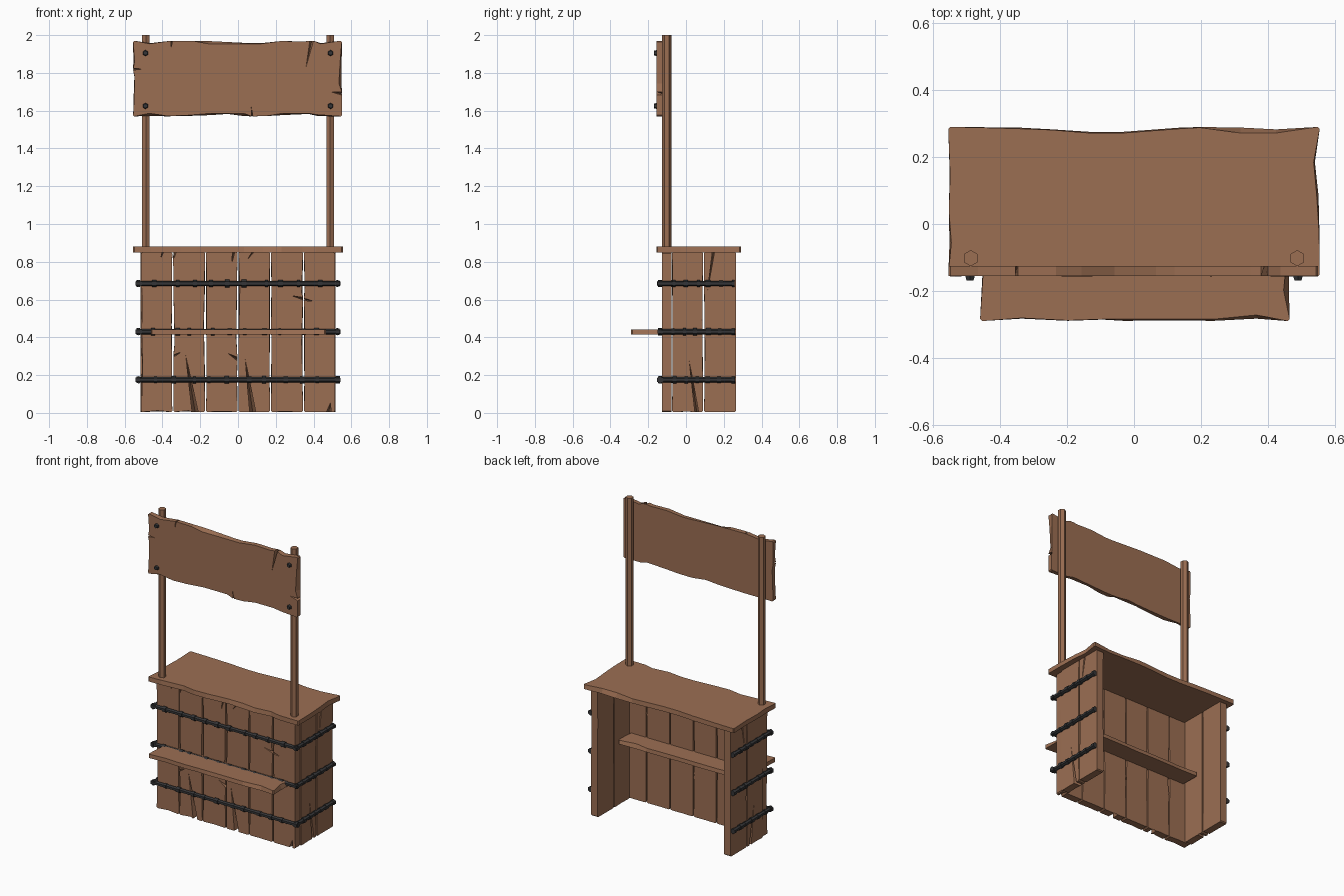
import bpy, bmesh, math, random
from mathutils import Vector

if "Cube" in bpy.data.objects:
    bpy.data.objects.remove(bpy.data.objects["Cube"])


def material(name, col):
    m = bpy.data.materials.new(name)
    m.diffuse_color = (*col, 1)
    m.use_nodes = True
    m.node_tree.nodes["Principled BSDF"].inputs["Base Color"].default_value = m.diffuse_color
    return m


WOOD = material("brown wood", (0.33, 0.157, 0.086))
IRON = material("dark iron", (0.035, 0.036, 0.038))


def finish(name, bm, mat):
    bmesh.ops.recalc_face_normals(bm, faces=bm.faces)
    me = bpy.data.meshes.new(name)
    bm.to_mesh(me)
    bm.free()
    me.materials.append(mat)
    ob = bpy.data.objects.new(name, me)
    bpy.context.collection.objects.link(ob)
    return ob


def board(name, w, h, t, place, seed, step=0.13, chip=0.012, cracks=()):
    """Weathered plank: chipped outline, with V cracks that open on the face.
    cracks: (side 0-3, position along side, half width, length, slant)"""
    rng = random.Random(seed)
    sides = [((0, 0), (1, 0), (0, 1), w), ((w, 0), (0, 1), (-1, 0), h),
             ((w, h), (-1, 0), (0, -1), w), ((0, h), (0, -1), (1, 0), h)]
    face, back = [], []
    for k, (o, d, n, length) in enumerate(sides):
        count = max(2, round(length / step))
        pts = [(0.006, 0, 0, 0), (length - 0.006, 0, 0, 0)]
        mine = [c for c in cracks if c[0] == k]
        for i in range(1, count):
            p = length * (i + rng.uniform(-0.3, 0.3)) / count
            if all(abs(p - c[1]) > c[2] + 0.015 for c in mine):
                f = chip * rng.choice((0.1, 0.3, 0.5, 1.0))
                pts.append((p, f, f * rng.choice((0.1, 0.4, 0.8)), 0))
        for _, p, hw, deep, slant in mine:
            pts += [(p - hw, 0, 0, 0), (p, deep, 0.001, slant), (p + hw, 0, 0, 0)]
        for p, f, b, s in sorted(pts):
            face.append((o[0] + d[0] * (p + s) + n[0] * f, o[1] + d[1] * (p + s) + n[1] * f))
            back.append((o[0] + d[0] * p + n[0] * b, o[1] + d[1] * p + n[1] * b))
    bm = bmesh.new()
    fv = [bm.verts.new(place(u, v, t)) for u, v in face]
    bv = [bm.verts.new(place(u, v, 0)) for u, v in back]
    bm.faces.new(fv)
    bm.faces.new(bv[::-1])
    for i in range(len(fv)):
        j = (i + 1) % len(fv)
        bm.faces.new((fv[i], bv[i], bv[j], fv[j]))
    return finish(name, bm, WOOD)


def rod(bm, a, b, r1, r2=None, segs=6):
    a, b = Vector(a), Vector(b)
    d = b - a
    m = d.to_track_quat('Z', 'Y').to_matrix().to_4x4()
    m.translation = (a + b) / 2
    bmesh.ops.create_cone(bm, cap_ends=True, segments=segs, radius1=r1,
                          radius2=r1 if r2 is None else r2, depth=d.length, matrix=m)


# Front planks
edges = [-0.515, -0.345, -0.172, 0, 0.172, 0.347, 0.515]
front_cracks = [
    [(2, 0.05, 0.004, 0.03, 0.01)],
    [(0, 0.115, 0.016, 0.30, -0.05), (2, 0.16, 0.008, 0.05, 0.01), (3, 0.55, 0.006, 0.04, -0.02)],
    [(1, 0.28, 0.01, 0.05, 0.03), (2, 0.02, 0.006, 0.06, 0.01)],
    [(0, 0.075, 0.016, 0.28, -0.04), (2, 0.09, 0.005, 0.04, 0.03)],
    [(1, 0.60, 0.006, 0.06, 0.015), (3, 0.42, 0.006, 0.05, 0.01)],
    [(0, 0.13, 0.012, 0.05, 0.01), (3, 0.25, 0.006, 0.05, 0.01)],
]
for i in range(6):
    x0, x1 = edges[i] + 0.003, edges[i + 1] - 0.003
    board(f"front_plank_{i + 1}", x1 - x0, 0.846, 0.05,
          lambda u, v, w, x0=x0: (x0 + u, -0.077 - w, 0.005 + v), 10 + i,
          step=0.2, chip=0.007, cracks=front_cracks[i])

# Side planks, mirrored left and right
for s, side in ((1, "right"), (-1, "left")):
    for i, (y0, y1) in enumerate(((-0.073, 0.09), (0.096, 0.265))):
        board(f"{side}_side_plank_{i + 1}", y1 - y0, 0.846, 0.048,
              lambda u, v, w, y0=y0, s=s: (s * (0.467 + w), y0 + u, 0.005 + v), 30 + i,
              step=0.25, chip=0.004,
              cracks=[(0, 0.13, 0.01, 0.27, -0.04), (2, 0.12, 0.006, 0.2, 0.03)][i:i + 1])

# Counter top, shelf through the front, and sign board
board("counter_top", 1.11, 0.447, 0.03, lambda u, v, w: (-0.555 + u, -0.157 + v, 0.85 + w),
      3, step=0.11, chip=0.018)
board("shelf", 0.925, 0.34, 0.026, lambda u, v, w: (-0.46 + u, -0.29 + v, 0.415 + w),
      5, step=0.12, chip=0.018)
board("sign_board", 1.105, 0.40, 0.031, lambda u, v, w: (-0.555 + u, -0.125 - w, 1.57 + v),
      8, step=0.1, chip=0.016,
      cracks=[(0, 0.63, 0.004, 0.05, -0.005), (2, 0.16, 0.01, 0.14, 0.03),
              (2, 0.90, 0.004, 0.04, 0.005), (3, 0.15, 0.005, 0.05, 0.0),
              (1, 0.12, 0.008, 0.06, 0.01)])

# Posts and sign bolts
for s, side in ((1, "right"), (-1, "left")):
    bm = bmesh.new()
    bmesh.ops.create_cone(bm, cap_ends=True, segments=6, radius1=0.024, radius2=0.024, depth=1.14)
    bmesh.ops.translate(bm, verts=bm.verts, vec=(s * 0.488, -0.102, 1.43))
    finish(f"{side}_post", bm, WOOD)
    for z, tag in ((1.905, "upper"), (1.625, "lower")):
        bm = bmesh.new()
        rod(bm, (s * 0.49, -0.15, z), (s * 0.49, -0.169, z), 0.018, 0.012)
        finish(f"{side}_{tag}_bolt", bm, IRON)

# Knotted iron bands around the front and both sides
rng = random.Random(4)
for z, tag in ((0.175, "lower"), (0.43, "middle"), (0.685, "upper")):
    bm = bmesh.new()
    runs = [((-0.528, -0.137, z), (0.528, -0.137, z), 11),
            ((0.526, -0.137, z), (0.526, 0.25, z), 6),
            ((-0.526, -0.137, z), (-0.526, 0.25, z), 6)]
    for a, b, n in runs:
        a, b = Vector(a), Vector(b)
        d = (b - a).normalized()
        rod(bm, a - d * 0.008, b, 0.014)
        for i in range(n + 1):
            t = i / n
            if 0 < i < n:
                t += rng.uniform(-0.2, 0.2) / n
            c = a.lerp(b, t)
            half = rng.uniform(0.007, 0.013)
            rod(bm, c - d * half, c + d * half, rng.uniform(0.017, 0.02))
    finish(f"{tag}_band", bm, IRON)
